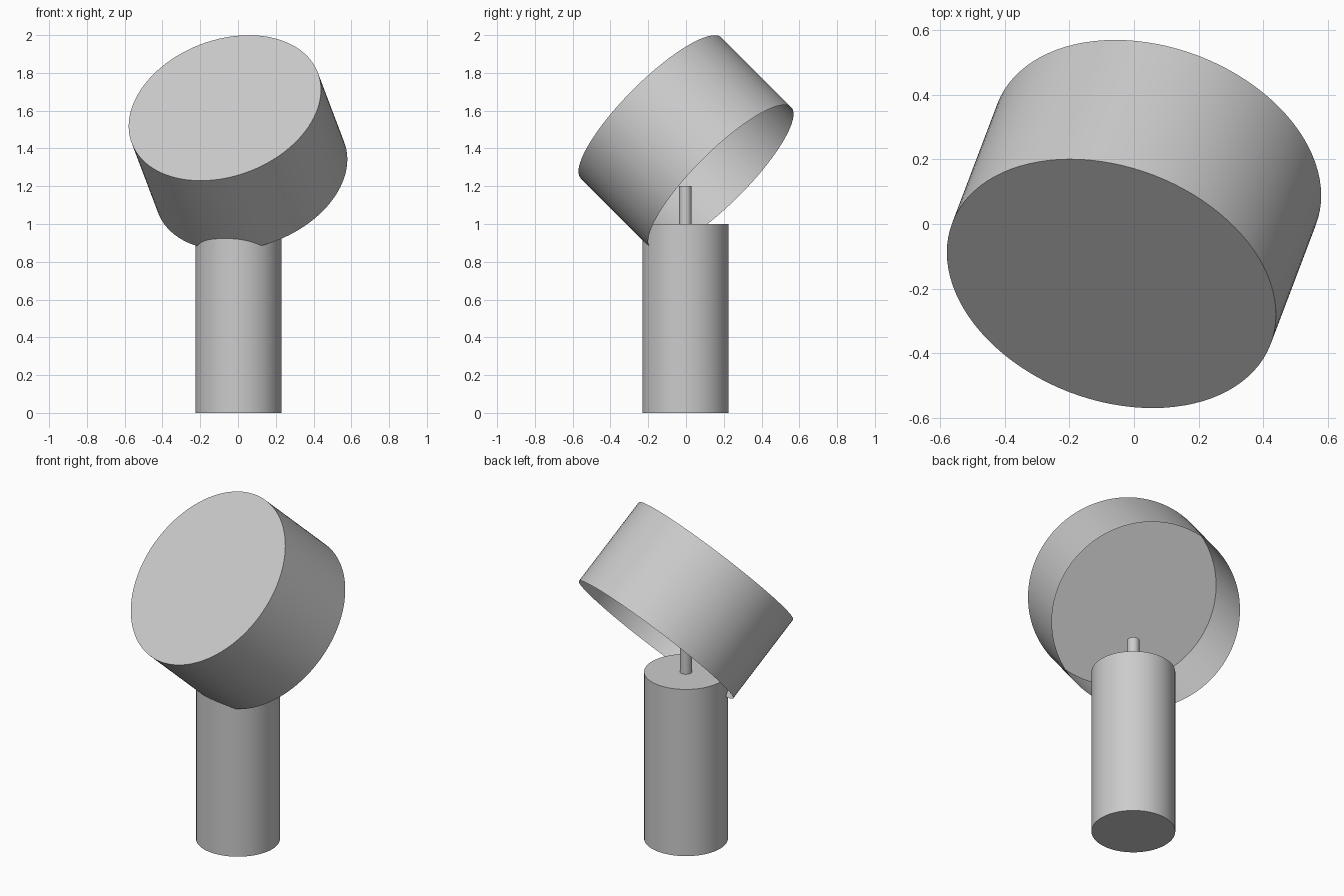
import bpy
import bmesh
from math import radians
from mathutils import Matrix, Vector

cube = bpy.data.objects.get("Cube")
if cube:
    bpy.data.objects.remove(cube, do_unlink=True)

# Single light grey finish
grey = bpy.data.materials.new("light grey")
grey.use_nodes = True
colour = (0.6, 0.6, 0.6, 1)
grey.diffuse_color = colour
grey.node_tree.nodes["Principled BSDF"].inputs["Base Color"].default_value = colour


def cylinder(name, radius, height, centre, tilt=None, open_bottom=False, sides=64):
    bm = bmesh.new()
    bmesh.ops.create_cone(bm, cap_ends=True, segments=sides,
                          radius1=radius, radius2=radius, depth=height)
    if open_bottom:
        bottom = [f for f in bm.faces if f.normal.z < -0.9]
        bmesh.ops.delete(bm, geom=bottom, context='FACES_ONLY')
    mesh = bpy.data.meshes.new(name)
    bm.to_mesh(mesh)
    bm.free()
    mesh.materials.append(grey)
    obj = bpy.data.objects.new(name, mesh)
    bpy.context.collection.objects.link(obj)
    obj.matrix_world = Matrix.Translation(Vector(centre)) @ (tilt or Matrix())
    bpy.ops.object.select_all(action='DESELECT')
    obj.select_set(True)
    bpy.context.view_layer.objects.active = obj
    bpy.ops.object.shade_smooth_by_angle(angle=radians(30))
    return obj


# Upright base and the thin stem on top of it
cylinder("base", 0.228, 1.0, (0.002, -0.003, 0.5))
cylinder("stem", 0.033, 0.2, (0.002, -0.003, 1.1), sides=32)

# Thin drum shade, open below, leaning forward and to one side
lean = Matrix.Rotation(radians(45), 4, 'X') @ Matrix.Rotation(radians(-15), 4, 'Y')
cylinder("shade", 0.527, 0.54, (0, 0, 1.43), lean, open_bottom=True, sides=96)
